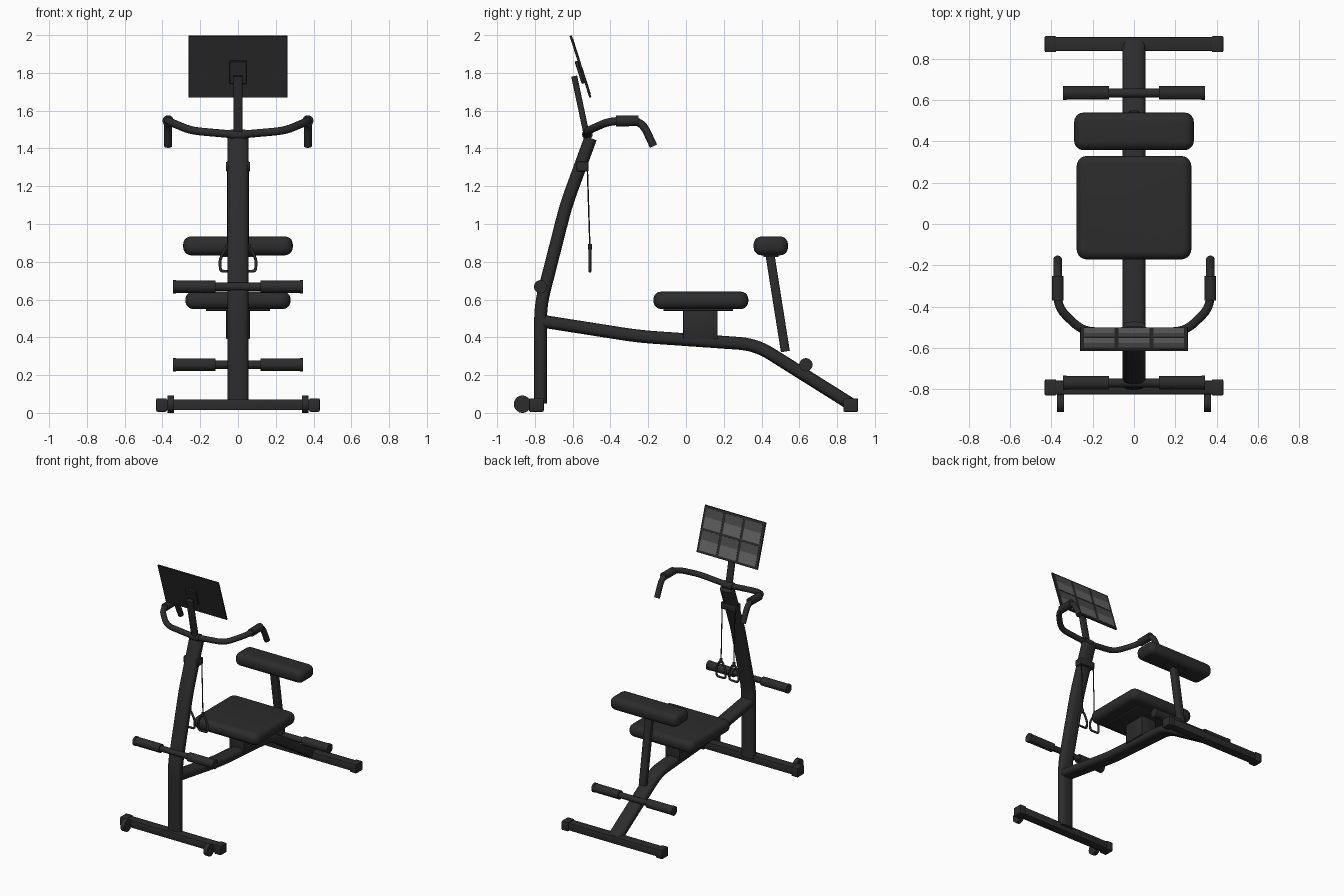
import bpy, bmesh, math
from mathutils import Vector, Matrix

if "Cube" in bpy.data.objects:
    bpy.data.objects.remove(bpy.data.objects["Cube"])


def material(name, v):
    m = bpy.data.materials.new(name)
    m.diffuse_color = (v, v, v, 1)
    m.use_nodes = True
    m.node_tree.nodes["Principled BSDF"].inputs["Base Color"].default_value = m.diffuse_color
    return m


BLACK = material("matte black", 0.025)
GREY = material("screen grey", 0.13)
DARK = material("screen dark grey", 0.07)


def finish(name, bm, mat=BLACK, angle=40):
    bmesh.ops.recalc_face_normals(bm, faces=bm.faces)
    me = bpy.data.meshes.new(name)
    bm.to_mesh(me)
    bm.free()
    ob = bpy.data.objects.new(name, me)
    bpy.context.collection.objects.link(ob)
    me.materials.append(mat)
    bpy.ops.object.select_all(action='DESELECT')
    ob.select_set(True)
    bpy.context.view_layer.objects.active = ob
    bpy.ops.object.shade_smooth_by_angle(angle=math.radians(angle))
    return ob


def box(name, lo, hi, bevel=0.006, seg=2, mat=BLACK, corner=0.0):
    """Box from corner to corner; corner rounds the plan, bevel rounds the rest."""
    lo, hi = Vector(lo), Vector(hi)
    bm = bmesh.new()
    bmesh.ops.create_cube(bm, size=1)
    bmesh.ops.scale(bm, vec=hi - lo, verts=bm.verts)
    bmesh.ops.translate(bm, vec=(lo + hi) / 2, verts=bm.verts)
    if corner:
        up = [e for e in bm.edges if abs(e.verts[0].co.z - e.verts[1].co.z) > 1e-4]
        bmesh.ops.bevel(bm, geom=up, offset=corner, segments=5, profile=0.5, affect='EDGES')
        rim = [e for e in bm.edges if abs(e.verts[0].co.z - e.verts[1].co.z) < 1e-4]
    else:
        rim = bm.edges[:]
    if bevel:
        bmesh.ops.bevel(bm, geom=rim, offset=bevel, segments=seg, profile=0.5, affect='EDGES')
    return finish(name, bm, mat)


def rounded(pts, r):
    """Replace the inner corners of a path with short curves."""
    pts = [Vector(p) for p in pts]
    out = [pts[0]]
    for a, b, c in zip(pts, pts[1:], pts[2:]):
        p = b + (a - b).normalized() * min(r, (a - b).length * 0.45)
        q = b + (c - b).normalized() * min(r, (c - b).length * 0.45)
        for i in range(6):
            t = i / 5
            out.append(p * (1 - t) ** 2 + b * 2 * t * (1 - t) + q * t * t)
    return out + [pts[-1]]


def tube(name, pts, rx, ry=None, sides=16, r=0.05, power=1.0):
    """Sweep an oval along a path; power below 1 makes the oval squarer."""
    ry = ry or rx
    path = rounded(pts, r)
    bm = bmesh.new()
    rings = []
    d = (path[1] - path[0]).normalized()
    u = Vector((1, 0, 0)) if abs(d.x) < 0.8 else Vector((0, 0, 1))
    for i, p in enumerate(path):
        d = (path[min(i + 1, len(path) - 1)] - path[max(i - 1, 0)]).normalized()
        u = (u - d * u.dot(d)).normalized()
        v = d.cross(u)
        ring = []
        for k in range(sides):
            a = 2 * math.pi * (k + 0.5) / sides
            c, s = math.cos(a), math.sin(a)
            ring.append(bm.verts.new(p + u * rx * math.copysign(abs(c) ** power, c)
                                     + v * ry * math.copysign(abs(s) ** power, s)))
        rings.append(ring)
    for a, b in zip(rings, rings[1:]):
        for k in range(sides):
            j = (k + 1) % sides
            bm.faces.new((a[k], a[j], b[j], b[k]))
    bm.faces.new(rings[0])
    bm.faces.new(rings[-1])
    return finish(name, bm)


# Frame: upright post and long beam
tube("front_post", [(0, -0.77, 0.05), (0, -0.77, 0.57), (0, -0.635, 1.1), (0, -0.505, 1.455)],
     0.055, 0.034, 24, 0.08, 0.7)
tube("main_beam", [(0, -0.76, 0.485), (0, -0.25, 0.405), (0, 0.37, 0.362), (0, 0.875, 0.045)],
     0.055, 0.034, 24, 0.09, 0.7)

# Floor bars with end caps
for name, y in (("front", -0.792), ("rear", 0.872)):
    box(name + "_foot_bar", (-0.42, y - 0.034, 0.014), (0.42, y + 0.034, 0.072))
    for s in (-1, 1):
        box(name + "_foot_cap", (s * 0.405 - 0.028, y - 0.039, 0.006),
            (s * 0.405 + 0.028, y + 0.039, 0.077))

# Transport wheels
for s in (-1, 1):
    tube("transport_wheel", [(s * 0.34, -0.866, 0.046), (s * 0.372, -0.866, 0.046)], 0.046, sides=24)
    box("wheel_bracket", (s * 0.356 - 0.008, -0.866, 0.035), (s * 0.356 + 0.008, -0.8, 0.06), 0)

# Foam rollers on cross rods
for name, y, z in (("front", -0.77, 0.668), ("rear", 0.635, 0.255)):
    tube(name + "_roller_rod", [(-0.33, y, z), (0.33, y, z)], 0.022)
    for s in (-1, 1):
        tube(name + "_roller_foam", [(s * 0.12, y, z), (s * 0.33, y, z)], 0.033, sides=24)
        tube(name + "_roller_cap", [(s * 0.328, y, z), (s * 0.345, y, z)], 0.035, sides=24)

# Seat
box("seat_cushion", (-0.278, -0.172, 0.55), (0.278, 0.33, 0.642), 0.04, 5, corner=0.05)
box("seat_plate", (-0.17, -0.12, 0.54), (0.17, 0.25, 0.555), 0.003)
box("seat_support", (-0.063, -0.015, 0.39), (0.063, 0.167, 0.545), 0.005)

# Back rest
box("back_pad", (-0.29, 0.358, 0.834), (0.29, 0.54, 0.934), 0.042, 5, corner=0.045)
box("back_pad_plate", (-0.08, 0.41, 0.825), (0.08, 0.49, 0.84), 0.003)
tube("back_post", [(0, 0.445, 0.835), (0, 0.526, 0.325)], 0.027, 0.024, 16, power=0.4)

# Handlebar, grips on each side
bar = [(0.0, -0.525, 1.472), (0.25, -0.52, 1.494), (0.37, -0.405, 1.545),
       (0.37, -0.235, 1.547), (0.37, -0.172, 1.412)]
for s in (-1, 1):
    tube("handlebar", [(s * x, y, z) for x, y, z in bar], 0.021, r=0.06)
    tube("handlebar_grip", [(s * 0.37, -0.37, 1.545), (s * 0.37, -0.252, 1.547)], 0.029, sides=20)
tube("handlebar_clamp", [(-0.04, -0.522, 1.474), (0.04, -0.522, 1.474)], 0.028)

# Cord block, cords and pull stirrups
box("cord_block", (-0.064, -0.58, 1.278), (0.064, -0.516, 1.33))
for s in (-1, 1):
    x = s * 0.055
    tube("pull_cord", [(x, -0.522, 1.29), (x, -0.509, 0.885)], 0.004, sides=8)
    tube("stirrup_hook", [(x, -0.509, 0.865), (x, -0.509, 0.895)], 0.011, sides=12)
    for t in (-1, 1):
        tube("stirrup_side", [(x, -0.509, 0.875), (x + t * 0.014, -0.509, 0.868),
                              (x + t * 0.041, -0.509, 0.81), (x + t * 0.038, -0.509, 0.75),
                              (x, -0.509, 0.75)], 0.008, sides=10, r=0.018)

# Screen stem
tube("screen_stem", [(0, -0.515, 1.42), (0, -0.592, 1.783)], 0.025, 0.016, 16, power=0.5)

# Tilted screen, built flat in local axes: x across, y up the board, z towards the user
low, top = Vector((0, -0.506, 1.67)), Vector((0, -0.611, 1.997))
up = (top - low).normalized()
out = Vector((1, 0, 0)).cross(up)
out = out if out.y > 0 else -out
across = up.cross(out)
mid = (low + top) / 2
tilt = Matrix.Translation(mid) @ Matrix((across, up, out)).transposed().to_4x4()
half = (top - low).length / 2
screen = [box("screen_board", (-0.262, -half, -0.006), (0.262, half, 0.006), 0.002, 1),
          box("screen_bracket", (-0.046, -0.09, -0.022), (0.046, 0.035, -0.005), 0.003, 1)]

# Six picture panels, darker towards the top
for i in (-1, 0, 1):
    for y0 in (-half + 0.018, 0.008):
        h = half - 0.026
        for part, mat, a, b in (("panel_lower", GREY, 0, 0.55), ("panel_upper", DARK, 0.55, 1)):
            screen.append(box(part, (i * 0.168 - 0.074, y0 + h * a, 0.005),
                              (i * 0.168 + 0.074, y0 + h * b, 0.008), 0, mat=mat))
for ob in screen:
    ob.data.transform(tilt)
